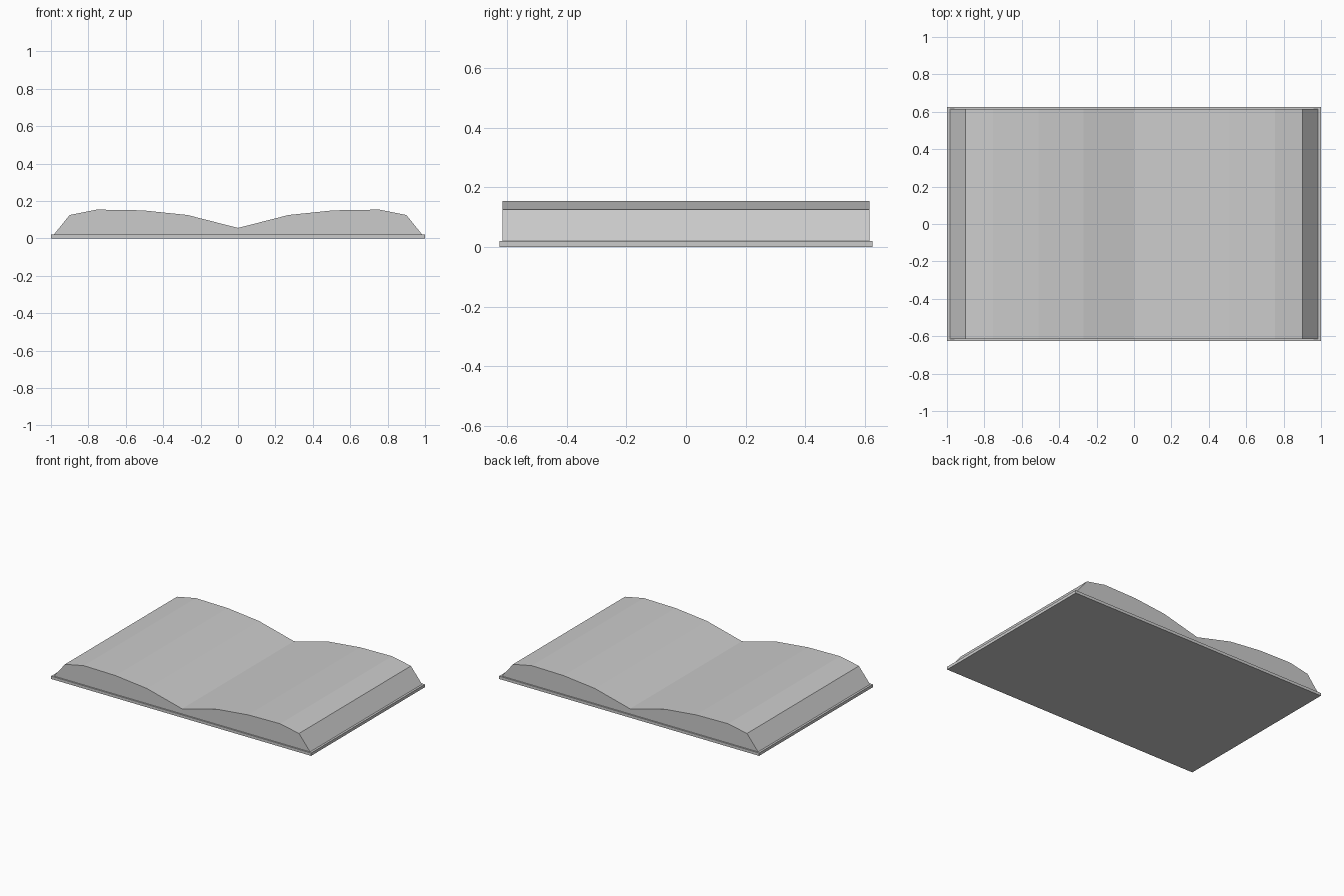
import bpy, bmesh

if "Cube" in bpy.data.objects:
    bpy.data.objects.remove(bpy.data.objects["Cube"])


def prism(name, profile, half_depth):
    """Extrude an x-z profile symmetrically along y."""
    bm = bmesh.new()
    face = bm.faces.new([bm.verts.new((x, -half_depth, z)) for x, z in profile])
    ext = bmesh.ops.extrude_face_region(bm, geom=[face])
    moved = [v for v in ext["geom"] if isinstance(v, bmesh.types.BMVert)]
    bmesh.ops.translate(bm, verts=moved, vec=(0, 2 * half_depth, 0))
    bmesh.ops.recalc_face_normals(bm, faces=bm.faces)
    mesh = bpy.data.meshes.new(name)
    bm.to_mesh(mesh)
    bm.free()
    obj = bpy.data.objects.new(name, mesh)
    bpy.context.collection.objects.link(obj)
    return obj


# Flat open cover
prism("cover", [(-1, 0), (1, 0), (1, 0.02), (-1, 0.02)], 0.625)

# Page block: right half outline from fore edge to gutter, mirrored to the left
half = [(0.985, 0.02), (0.9, 0.125), (0.755, 0.154), (0.51, 0.15), (0.27, 0.125)]
outline = half + [(0, 0.056)] + [(-x, z) for x, z in reversed(half)]
prism("pages", outline, 0.615)
